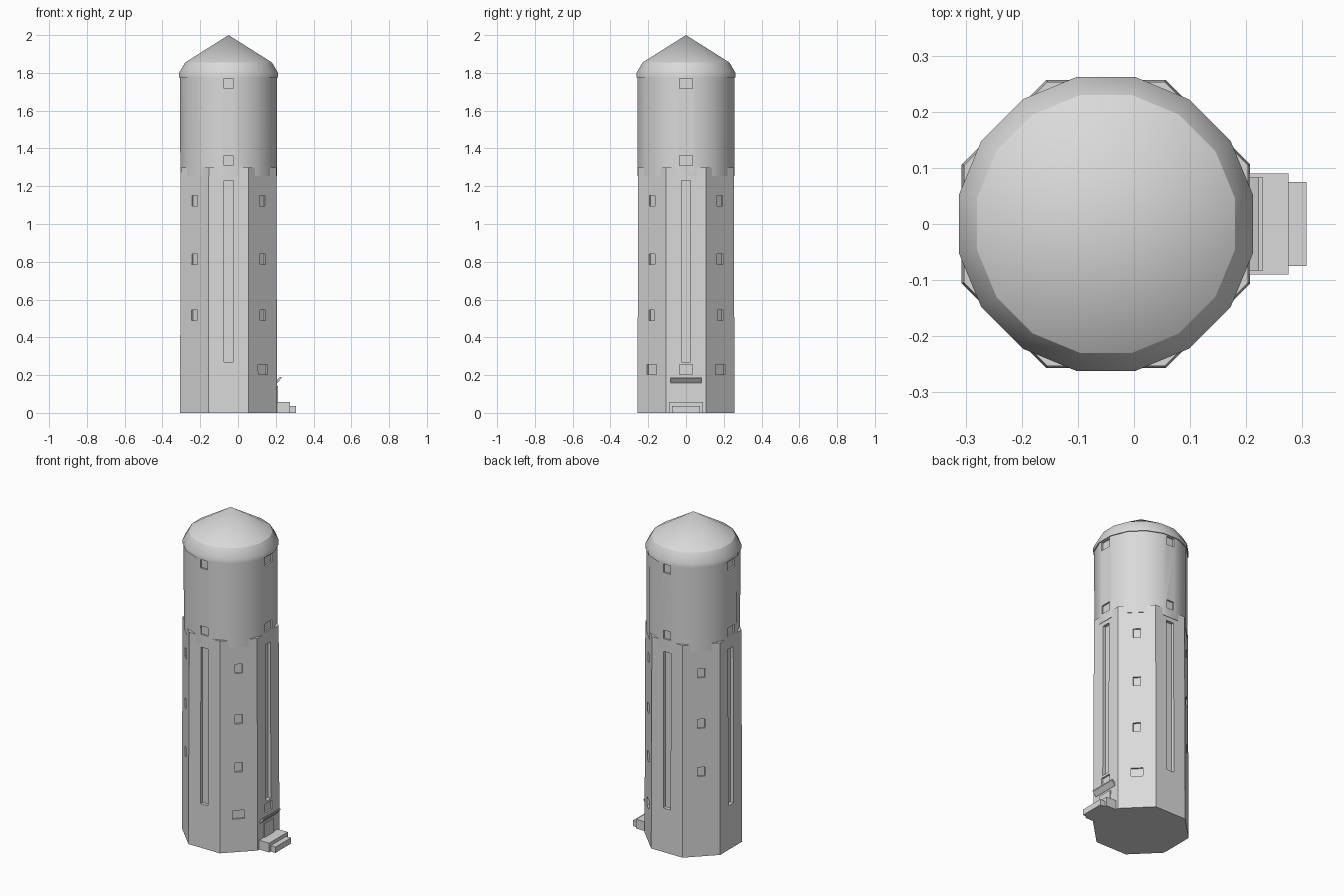
import bpy, bmesh, math
from mathutils import Matrix, Vector

if "Cube" in bpy.data.objects:
    bpy.data.objects.remove(bpy.data.objects["Cube"])

CX = -0.05  # tower axis

grey = bpy.data.materials.new("light_grey")
grey.diffuse_color = (0.7, 0.7, 0.7, 1)
grey.use_nodes = True
grey.node_tree.nodes["Principled BSDF"].inputs["Base Color"].default_value = grey.diffuse_color


def finish(name, bm):
    bmesh.ops.recalc_face_normals(bm, faces=bm.faces[:])
    me = bpy.data.meshes.new(name)
    bm.to_mesh(me)
    bm.free()
    me.materials.append(grey)
    ob = bpy.data.objects.new(name, me)
    bpy.context.collection.objects.link(ob)
    return ob


def rings(name, sides, profile):
    """Stack of regular polygons (apothem, z) with flats on the axes; apothem 0 is a tip."""
    bm = bmesh.new()
    loops = []
    for a, z in profile:
        if a == 0:
            loops.append([bm.verts.new((CX, 0, z))] * sides)
            continue
        r = a / math.cos(math.pi / sides)
        loops.append([bm.verts.new((CX + r * math.cos((i + 0.5) * math.tau / sides),
                                    r * math.sin((i + 0.5) * math.tau / sides), z))
                      for i in range(sides)])
    for lo, hi in zip(loops, loops[1:]):
        for i in range(sides):
            j = (i + 1) % sides
            bm.faces.new(list(dict.fromkeys((lo[i], lo[j], hi[j], hi[i]))))
    bm.faces.new(loops[0])
    if profile[-1][0] > 0:
        bm.faces.new(loops[-1])
    return finish(name, bm)


def add_box(bm, lo, hi, turn=0):
    """Box between two corners, turned about the tower axis."""
    lo, hi = Vector(lo), Vector(hi)
    m = (Matrix.Translation((CX, 0, 0)) @ Matrix.Rotation(math.radians(turn), 4, 'Z')
         @ Matrix.Translation((lo + hi) / 2) @ Matrix.Diagonal((*(hi - lo), 1)))
    bmesh.ops.create_cube(bm, size=1, matrix=m)


def cut(target, cutter):
    mod = target.modifiers.new("recesses", 'BOOLEAN')
    mod.operation = 'DIFFERENCE'
    mod.solver = 'EXACT'
    mod.object = cutter
    cutter.hide_render = True
    cutter.hide_set(False)
    bpy.ops.object.select_all(action='DESELECT')
    bpy.context.view_layer.objects.active = target
    target.select_set(True)
    bpy.ops.object.modifier_apply(modifier=mod.name)
    bpy.data.objects.remove(cutter)


def smooth(ob, angle):
    bpy.ops.object.select_all(action='DESELECT')
    bpy.context.view_layer.objects.active = ob
    ob.select_set(True)
    bpy.ops.object.shade_smooth_by_angle(angle=math.radians(angle))


# Octagonal shaft, round drum and cap
shaft = rings("shaft", 8, [(0.257, 0), (0.253, 1.30)])
drum = rings("drum", 16, [(0.2555, 1.255), (0.2565, 1.78)])
rim = rings("roof_rim", 16, [(0.262, 1.775), (0.262, 1.80), (0.23, 1.855)])
roof = rings("roof", 16, [(0.23, 1.855), (0, 2.0)])

# Shaft recesses: tall slots on the axis faces, windows on the diagonal faces
bm = bmesh.new()
for turn in (0, 90, 180, 270):
    add_box(bm, (0.235, -0.025, 0.27), (0.30, 0.025, 1.23), turn)
    for z in (0.49, 0.785, 1.095):
        add_box(bm, (0.244, -0.021, z), (0.30, 0.021, z + 0.056), turn + 45)
for turn in (-45, 0, 45):
    add_box(bm, (0.246, -0.034, 0.203), (0.30, 0.034, 0.255), turn)
cut(shaft, finish("shaft_cutter", bm))

# Drum windows in two rows
bm = bmesh.new()
for turn, w in ((0, 0.034), (90, 0.024), (180, 0.034), (270, 0.024)):
    for z in (1.31, 1.717):
        add_box(bm, (0.246, -w, z), (0.30, w, z + 0.052), turn)
cut(drum, finish("drum_cutter", bm))

for ob, angle in ((shaft, 20), (drum, 30), (rim, 35), (roof, 35)):
    smooth(ob, angle)

# Entrance: door and steps
for name, lo, hi in (
        ("door", (0.24, -0.045, 0.05), (0.262, 0.045, 0.143)),
        ("upper_step", (0.24, -0.09, 0), (0.325, 0.09, 0.057)),
        ("lower_step", (0.30, -0.075, 0), (0.357, 0.075, 0.036))):
    bm = bmesh.new()
    add_box(bm, lo, hi)
    finish(name, bm)

# Slanted canopy over the door
bm = bmesh.new()
profile = [(0.20, 0.157), (0.208, 0.157), (0.23, 0.183), (0.23, 0.19), (0.222, 0.19), (0.20, 0.168)]
face = bm.faces.new([bm.verts.new((x, -0.083, z)) for x, z in profile])
ext = bmesh.ops.extrude_face_region(bm, geom=[face])
bmesh.ops.translate(bm, vec=(0, 0.166, 0),
                    verts=[v for v in ext["geom"] if isinstance(v, bmesh.types.BMVert)])
finish("door_canopy", bm)
